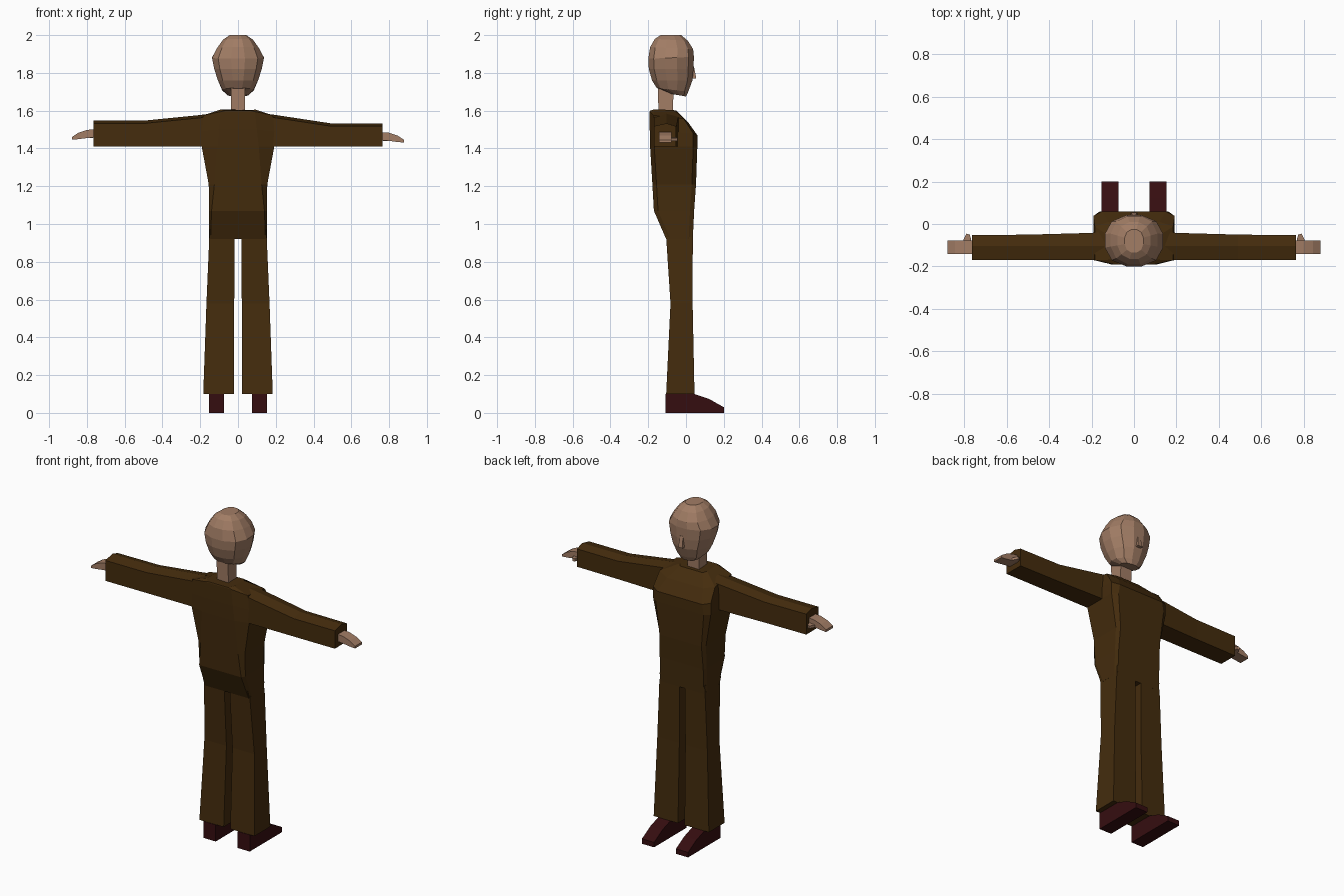
import bpy, bmesh, math

if "Cube" in bpy.data.objects:
    bpy.data.objects.remove(bpy.data.objects["Cube"])


def material(name, rgb):
    m = bpy.data.materials.new(name)
    m.diffuse_color = (*rgb, 1)
    m.use_nodes = True
    m.node_tree.nodes["Principled BSDF"].inputs["Base Color"].default_value = m.diffuse_color
    return m


CLOTH = material("brown cloth", (0.058, 0.025, 0.004))
SKIN = material("skin", (0.36, 0.205, 0.13))
LEATHER = material("dark red leather", (0.036, 0.004, 0.005))


def loft(name, rings, mat):
    """Skin a list of equally sized point rings and close both ends."""
    bm = bmesh.new()
    loops = [[bm.verts.new(p) for p in r] for r in rings]
    n = len(loops[0])
    for a, b in zip(loops, loops[1:]):
        for i in range(n):
            bm.faces.new((a[i], a[(i + 1) % n], b[(i + 1) % n], b[i]))
    bm.faces.new(loops[0])
    bm.faces.new(loops[-1])
    bmesh.ops.recalc_face_normals(bm, faces=bm.faces)
    me = bpy.data.meshes.new(name)
    bm.to_mesh(me)
    bm.free()
    me.materials.append(mat)
    ob = bpy.data.objects.new(name, me)
    bpy.context.collection.objects.link(ob)
    return ob


def rect(x0, x1, y0, y1, z):
    return [(x0, y0, z), (x1, y0, z), (x1, y1, z), (x0, y1, z)]


def torso_ring(w, wb, wf, yb, yf, zb, zf, zs):
    """Chamfered box section: back, side and front heights may differ."""
    d = 0.022
    return [(-wb, yb, zb), (wb, yb, zb), (w, yb + d, zs), (w, yf - d, (zs + zf) / 2),
            (wf, yf, zf), (-wf, yf, zf), (-w, yf - d, (zs + zf) / 2), (-w, yb + d, zs)]


def oval(w, yb, yf, zb, zf, n=12, e=2.4):
    """Squarish oval section, tilted from back height to front height."""
    pts = []
    for i in range(n):
        a = 2 * math.pi * (i + 0.5) / n
        c, s = math.cos(a), math.sin(a)
        k = (abs(c) ** e + abs(s) ** e) ** (-1 / e)
        x, t = c * k, s * k / 0.985
        pts.append((w * x, (yb + yf) / 2 + t * (yf - yb) / 2, (zb + zf) / 2 + t * (zf - zb) / 2))
    return pts


# Jacket body, from hip to collar
loft("jacket", [torso_ring(*r) for r in (
    (.153, .145, .145, -.105, .036, .92, .92, .92),
    (.153, .14, .145, -.170, .043, 1.07, 1.07, 1.07),
    (.155, .125, .14, -.178, .053, 1.21, 1.21, 1.21),
    (.192, .11, .16, -.190, .060, 1.41, 1.41, 1.41),
    (.192, .10, .15, -.192, .060, 1.50, 1.47, 1.49),
    (.185, .09, .12, -.192, .010, 1.595, 1.54, 1.575),
    (.09, .07, .075, -.190, -.050, 1.60, 1.60, 1.607))], CLOTH)

# Head, with a tilted underside running from skull to chin
loft("head", [oval(*r) for r in (
    (.055, -.085, .000, 1.69, 1.675),
    (.085, -.155, .012, 1.72, 1.70),
    (.108, -.180, .034, 1.76, 1.76),
    (.128, -.197, .040, 1.82, 1.82),
    (.140, -.200, .042, 1.875, 1.885),
    (.112, -.190, .038, 1.937, 1.925),
    (.080, -.165, .010, 1.98, 1.97),
    (.045, -.135, -.025, 2.0, 2.0))], SKIN)
loft("nose", [rect(-.016, .016, .02, .054, 1.77), rect(-.013, .013, .02, .052, 1.785),
              rect(-.009, .009, .02, .042, 1.835)], SKIN)
loft("neck", [rect(-.038, .038, -.145, -.07, 1.58), rect(-.038, .038, -.15, -.065, 1.74)], SKIN)

for side, s, lift in (("left", -1, .015), ("right", 1, 0)):
    # Sleeve with a ridged top, stepping down from the shoulder
    def sleeve(x, y0, y1, top):
        return [(s * x, y0, 1.41), (s * x, y1, 1.41), (s * x, y1, top - .015),
                (s * x, -.104, top), (s * x, y0, top - .015)]
    loft(side + "_sleeve", [sleeve(.14, -.17, -.035, 1.585), sleeve(.2, -.17, -.042, 1.577),
                            sleeve(.49, -.17, -.05, 1.533 + lift),
                            sleeve(.765, -.17, -.053, 1.533 + lift)], CLOTH)

    # Hand and thumb
    def palm(x, z0, z1, y0=-.142, y1=-.078):
        return [(s * x, y0, z0 + lift), (s * x, y1, z0 + lift),
                (s * x, y1, z1 + lift), (s * x, y0, z1 + lift)]
    loft(side + "_hand", [palm(.75, 1.445, 1.487), palm(.80, 1.44, 1.483),
                          palm(.845, 1.434, 1.468), palm(.88, 1.431, 1.445)], SKIN)
    loft(side + "_thumb", [palm(.768, 1.44, 1.458, -.085, -.075), palm(.775, 1.44, 1.458, -.085, -.05),
                           palm(.79, 1.44, 1.456, -.085, -.045), palm(.805, 1.44, 1.455, -.09, -.075)], SKIN)

    # Trouser leg, flared at the hem
    loft(side + "_trouser_leg", [rect(s * a, s * b, y0, y1, z) for a, b, y0, y1, z in (
        (.022, .184, -.105, .045, .1), (.02, .167, -.082, .035, .58),
        (.018, .152, -.105, .036, .93))], CLOTH)

    # Shoe: side profile extruded across the foot
    profile = [(-.108, 0), (.2, 0), (.2, .03), (.12, .075), (.045, .1), (-.108, .1)]
    loft(side + "_shoe", [[(s * x, y, z) for y, z in profile] for x in (.073, .154)], LEATHER)

# Seat joining both legs
loft("seat", [rect(-.15, .15, -.104, .035, .92), rect(-.15, .15, -.12, .036, .97)], CLOTH)
